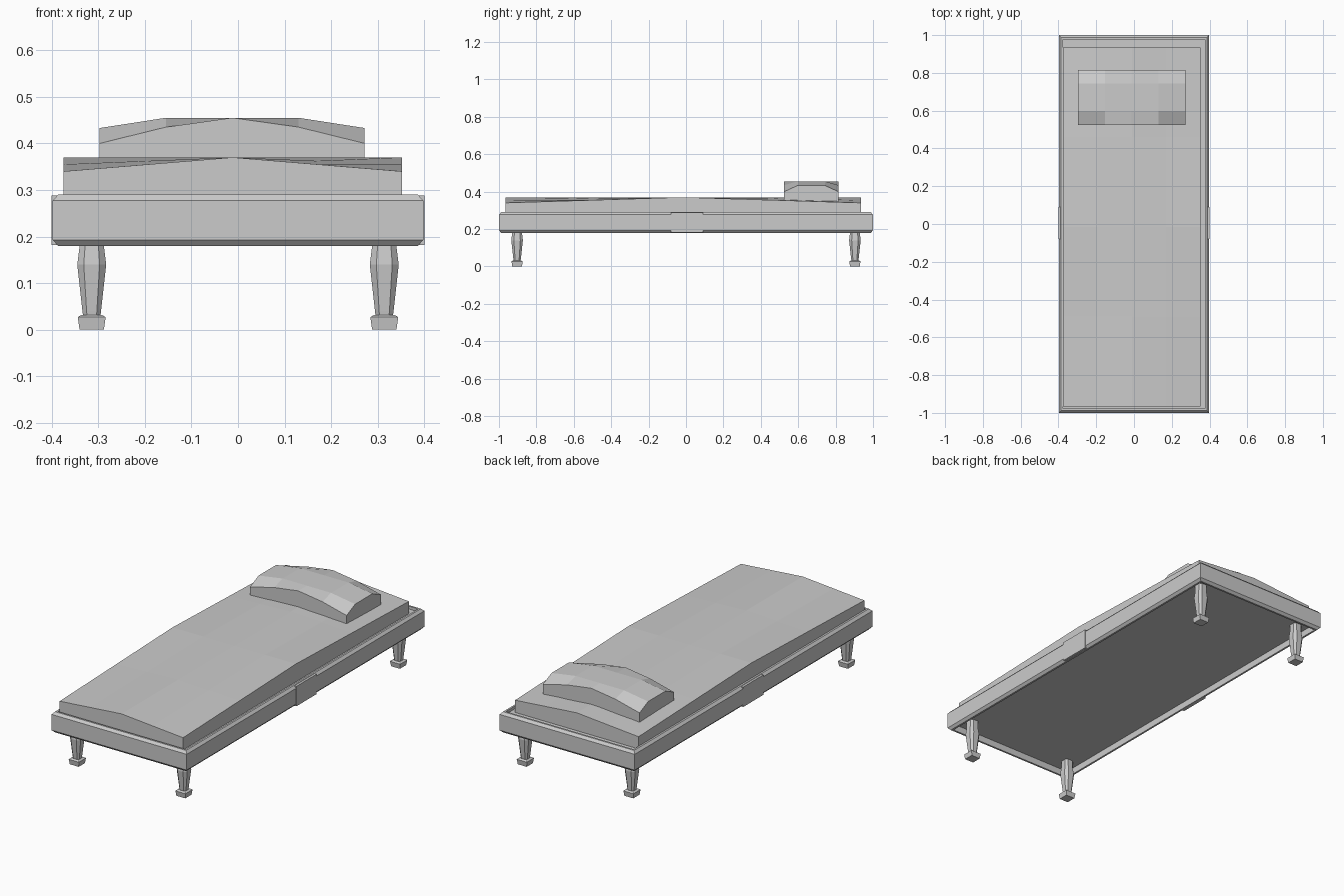
import bpy
import math

if "Cube" in bpy.data.objects:
    bpy.data.objects.remove(bpy.data.objects["Cube"])


def make(name, verts, faces):
    me = bpy.data.meshes.new(name)
    me.from_pydata(verts, [], faces)
    me.update()
    ob = bpy.data.objects.new(name, me)
    bpy.context.collection.objects.link(ob)
    return ob


def box(name, x0, x1, y0, y1, z0, z1):
    v = [(x, y, z) for z in (z0, z1) for x, y in ((x0, y0), (x1, y0), (x1, y1), (x0, y1))]
    f = [(3, 2, 1, 0), (4, 5, 6, 7)] + [(i, (i + 1) % 4, (i + 1) % 4 + 4, i + 4) for i in range(4)]
    return make(name, v, f)


def loft(name, rings):
    """Stack equal-sized rings of points into a capped solid."""
    n = len(rings[0])
    v = [p for r in rings for p in r]
    f = [(k * n + i, k * n + (i + 1) % n, (k + 1) * n + (i + 1) % n, (k + 1) * n + i)
         for k in range(len(rings) - 1) for i in range(n)]
    f += [tuple(reversed(range(n))), tuple(range(len(v) - n, len(v)))]
    return make(name, v, f)


def cushion(name, x0, x1, y0, y1, z0, height):
    """Flat-bottomed block whose top is a 5x5 grid shaped by height(|u|, |v|)."""
    steps = (-1, -0.5, 0, 0.5, 1)
    cx, cy, hx, hy = (x0 + x1) / 2, (y0 + y1) / 2, (x1 - x0) / 2, (y1 - y0) / 2
    v = [(cx + u * hx, cy + w * hy, height(abs(u), abs(w))) for w in steps for u in steps]
    f = [(j * 5 + i, j * 5 + i + 1, j * 5 + i + 6, j * 5 + i + 5) for j in range(4) for i in range(4)]
    rim = [0, 1, 2, 3, 4, 9, 14, 19, 24, 23, 22, 21, 20, 15, 10, 5]
    v += [(v[i][0], v[i][1], z0) for i in rim]
    n = len(rim)
    f += [(25 + k, 25 + (k + 1) % n, rim[(k + 1) % n], rim[k]) for k in range(n)]
    f.append(tuple(reversed(range(25, 25 + n))))
    return make(name, v, f)


# Bed frame: chamfered rail profile (inset, z) swept round the rectangle
profile = [(0, 0.193), (0, 0.277), (0.012, 0.29), (0.022, 0.29), (0.022, 0.18), (0.012, 0.18)]
verts, faces, n = [], [], len(profile)
for sx, sy in ((-1, -1), (1, -1), (1, 1), (-1, 1)):
    verts += [(sx * (0.398 - d), sy * (1 - d), z) for d, z in profile]
for c in range(4):
    for i in range(n):
        j, d = (i + 1) % n, (c + 1) % 4
        faces.append((c * n + i, d * n + i, d * n + j, c * n + j))
make("bed_frame", verts, faces)

# Slat base inside the rails
box("base_panel", -0.38, 0.38, -0.98, 0.98, 0.215, 0.275)

# Plates at the middle of each side rail
for s, side in ((-1, "left"), (1, "right")):
    a, b = sorted((s * 0.38, s * 0.4))
    box(side + "_rail_plate", a, b, -0.08, 0.09, 0.182, 0.288)

# Mattress, crowned towards the centre lines
cushion("mattress", -0.375, 0.352, -0.965, 0.935, 0.26, lambda u, v: 0.37 - 0.03 * u * v)


# Pillow with lowered corners and softened ends
def pillow_height(u, v):
    if u == 1:
        return 0.40 if v == 1 else 0.433
    return 0.435 if (u == 0.5 and v == 1) else 0.455


cushion("pillow", -0.297, 0.272, 0.525, 0.815, 0.345, pillow_height)


# Legs: eight-sided tapered posts on square feet
def octagon(cx, cy, r, z):
    k = r * 0.55
    pts = [(k, -r), (r, -k), (r, k), (k, r), (-k, r), (-r, k), (-r, -k), (-k, -r)]
    return [(cx + x, cy + y, z) for x, y in pts]


def square(cx, cy, r, z):
    return [(cx + x * r, cy + y * r, z) for x, y in ((-1, -1), (1, -1), (1, 1), (-1, 1))]


for sy, end in ((-1, "front"), (1, "back")):
    for sx, side in ((-1, "left"), (1, "right")):
        x, y = sx * 0.314, sy * 0.903
        loft(f"{end}_{side}_leg", [octagon(x, y, r, z) for r, z in
                                   ((0.018, 0.025), (0.02, 0.04), (0.031, 0.14), (0.026, 0.18), (0.026, 0.23))])
        loft(f"{end}_{side}_foot", [square(x, y, r, z) for r, z in
                                    ((0.026, 0), (0.03, 0.027), (0.022, 0.032))])
